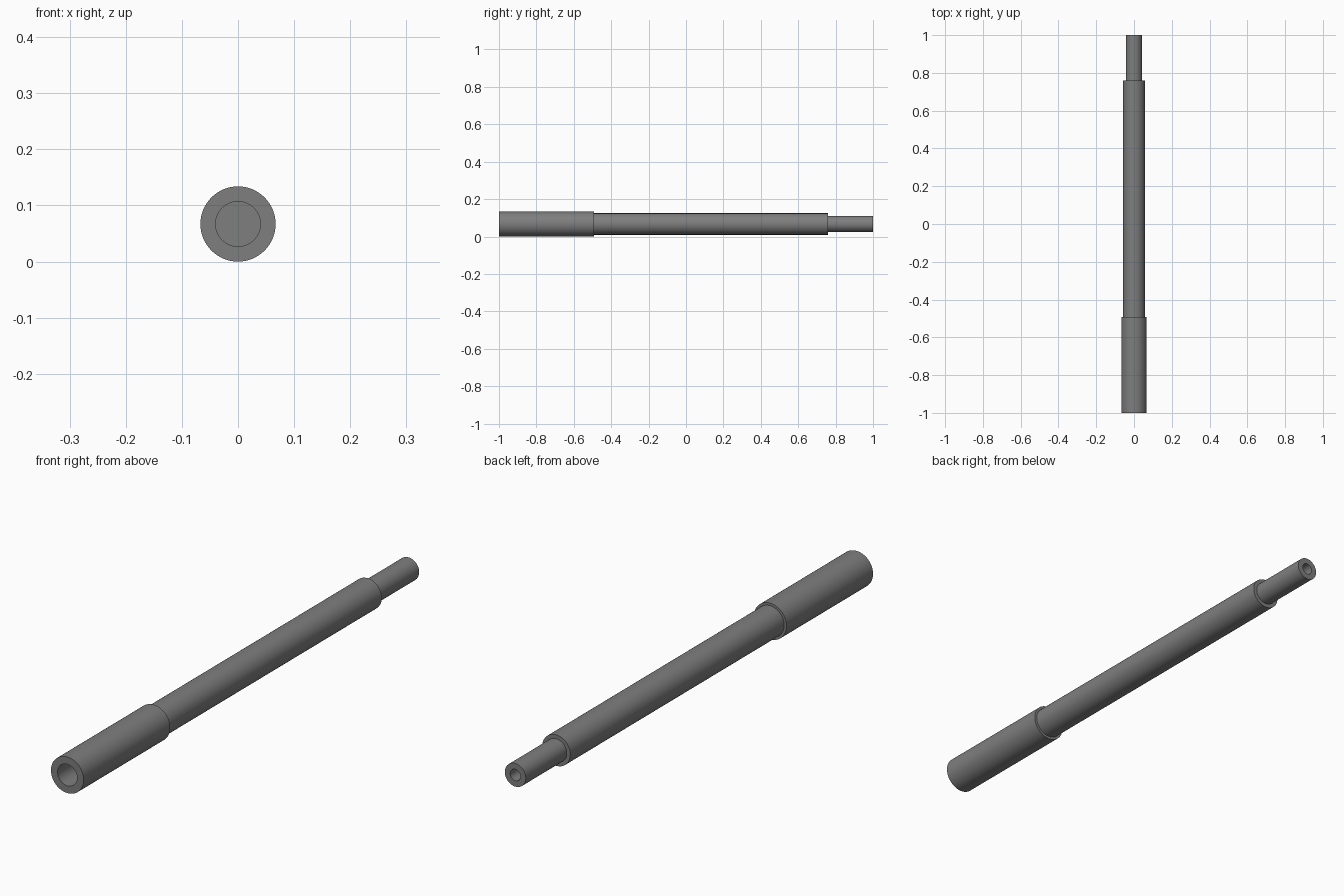
import bpy, bmesh, math
from mathutils import Vector

if "Cube" in bpy.data.objects:
    bpy.data.objects.remove(bpy.data.objects["Cube"])

SIDES = 64
AXIS_Z = 0.067

grey = bpy.data.materials.new("steel grey")
grey.diffuse_color = (0.21, 0.21, 0.21, 1)
grey.use_nodes = True
grey.node_tree.nodes["Principled BSDF"].inputs["Base Color"].default_value = grey.diffuse_color

# Half section as (radius, y): socket, collar, shaft, spigot, small end hole
profile = [
    (0, -0.75), (0.04, -0.75), (0.04, -1.0),
    (0.067, -1.0), (0.067, -0.493),
    (0.0575, -0.493), (0.0575, 0.76),
    (0.043, 0.76), (0.043, 1.0),
    (0.021, 1.0), (0.021, 0.9), (0, 0.9),
]


def lathe(name, points, material):
    """Revolve a half section around the y axis."""
    bm = bmesh.new()
    verts = [bm.verts.new((r, y, 0)) for r, y in points]
    edges = [bm.edges.new(pair) for pair in zip(verts, verts[1:])]
    bmesh.ops.spin(bm, geom=verts + edges, cent=(0, 0, 0), axis=(0, 1, 0),
                   angle=math.tau, steps=SIDES, use_duplicate=False)
    bmesh.ops.remove_doubles(bm, verts=bm.verts, dist=1e-5)
    bmesh.ops.recalc_face_normals(bm, faces=bm.faces)
    mesh = bpy.data.meshes.new(name)
    bm.to_mesh(mesh)
    bm.free()
    mesh.materials.append(material)
    obj = bpy.data.objects.new(name, mesh)
    bpy.context.collection.objects.link(obj)
    return obj


rod = lathe("stepped_rod", profile, grey)
rod.location = Vector((0, 0, AXIS_Z))

# Smooth sides with crisp shoulders
bpy.context.view_layer.objects.active = rod
rod.select_set(True)
bpy.ops.object.shade_smooth_by_angle(angle=math.radians(30))
